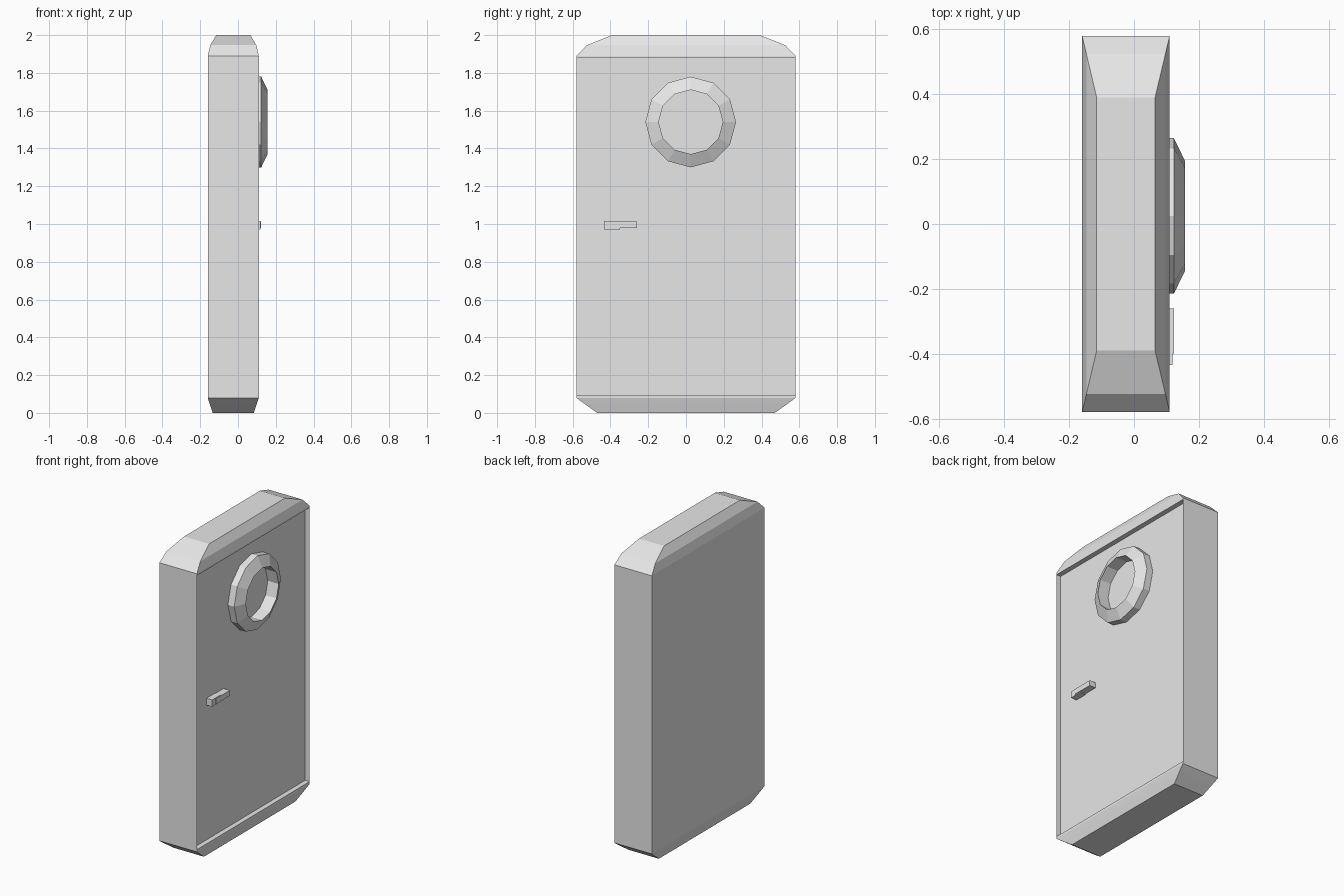
import bpy, bmesh
from math import cos, sin, pi

if "Cube" in bpy.data.objects:
    bpy.data.objects.remove(bpy.data.objects["Cube"])

grey = bpy.data.materials.new("plain_grey")
grey.use_nodes = True
COLOR = (0.8, 0.8, 0.8, 1)
grey.diffuse_color = COLOR
grey.node_tree.nodes["Principled BSDF"].inputs["Base Color"].default_value = COLOR

BACK, FACE, PANEL, HALF = -0.16, 0.11, 0.078, 0.58


def finish(name, bm):
    bmesh.ops.recalc_face_normals(bm, faces=bm.faces)
    mesh = bpy.data.meshes.new(name)
    bm.to_mesh(mesh)
    bm.free()
    mesh.materials.append(grey)
    obj = bpy.data.objects.new(name, mesh)
    bpy.context.collection.objects.link(obj)
    return obj


def bridge(bm, a, b):
    n = len(a)
    return [bm.faces.new((a[i], a[(i + 1) % n], b[(i + 1) % n], b[i])) for i in range(n)]


# Door slab: stacked rectangles, drawn in towards the top and bottom
bm = bmesh.new()
rings = []
for z, inset in [(0, 0.11), (0.05, 0.04), (0.08, 0), (1.89, 0), (1.947, 0.055), (2, 0.19)]:
    dx = inset * 0.237
    x0, x1, y = BACK + dx, FACE - dx, HALF - inset
    rings.append([bm.verts.new(p) for p in
                  ((x0, -y, z), (x1, -y, z), (x1, y, z), (x0, y, z))])
for low, high in zip(rings, rings[1:]):
    sides = bridge(bm, low, high)
    if low is rings[2]:
        door_face = sides[1]
bm.faces.new(rings[0])
bm.faces.new(rings[-1])

# Recessed panel inside a thin frame
bmesh.ops.inset_individual(bm, faces=[door_face], thickness=0.03)
for v in door_face.verts:
    v.co.z = 1.878 if v.co.z > 1 else 0.095
bmesh.ops.inset_individual(bm, faces=[door_face], thickness=0)
for v in door_face.verts:
    v.co.x = PANEL
finish("door_slab", bm)

# Round window surround with a sloping rim and a straight inner wall
bm = bmesh.new()
loops = []
for x, r in [(PANEL, 0.24), (0.123, 0.24), (0.157, 0.17), (PANEL, 0.17)]:
    loops.append([bm.verts.new((x, 0.025 + r * cos(i * pi / 6), 1.54 + r * sin(i * pi / 6)))
                  for i in range(12)])
for a, b in zip(loops, loops[1:] + loops[:1]):
    bridge(bm, a, b)
finish("window_surround", bm)


# Handle: a lever with a slightly deeper mount at its outer end
def block(name, lo, hi):
    bm = bmesh.new()
    bmesh.ops.create_cube(bm, size=1)
    for v in bm.verts:
        v.co = [(a + b) / 2 + c * (b - a) for a, b, c in zip(lo, hi, v.co)]
    return finish(name, bm)


block("handle_lever", (PANEL, -0.40, 0.978), (0.123, -0.26, 1.013))
block("handle_mount", (PANEL, -0.435, 0.972), (0.119, -0.35, 1.016))
